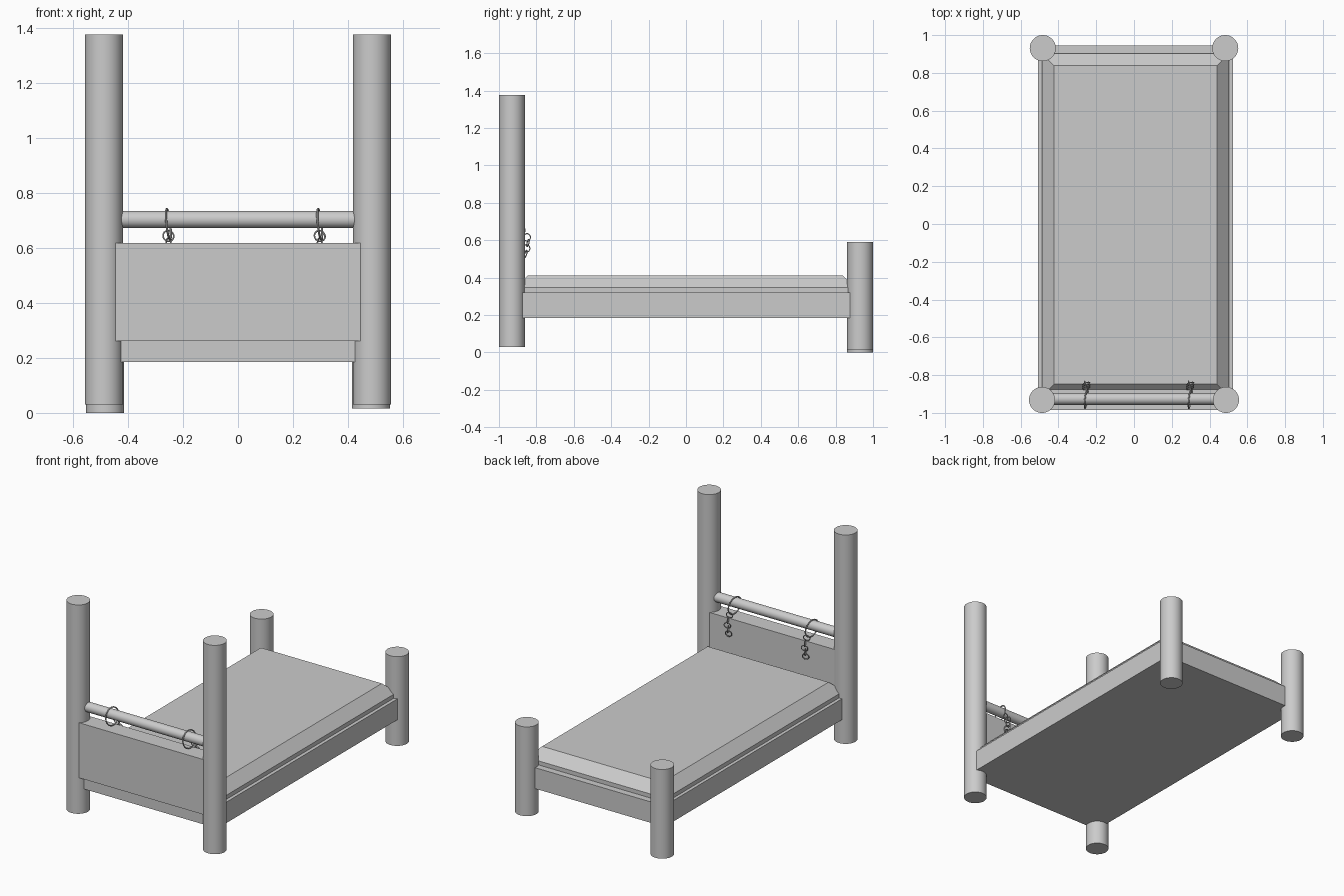
import bpy, math

if "Cube" in bpy.data.objects:
    bpy.data.objects.remove(bpy.data.objects["Cube"])


def shade(o):
    bpy.ops.object.shade_smooth_by_angle(angle=math.radians(40))
    return o


def box(name, lo, hi):
    bpy.ops.mesh.primitive_cube_add(size=1, location=[(a + b) / 2 for a, b in zip(lo, hi)])
    o = bpy.context.object
    o.name = name
    o.scale = [b - a for a, b in zip(lo, hi)]
    bpy.ops.object.transform_apply(location=False, rotation=False, scale=True)
    return o


def post(name, x, y, z0, z1, r=0.069):
    bpy.ops.mesh.primitive_cylinder_add(vertices=40, radius=r, depth=z1 - z0,
                                        location=(x, y, (z0 + z1) / 2))
    bpy.context.object.name = name
    return shade(bpy.context.object)


def ring(name, loc, R, r, rot):
    bpy.ops.mesh.primitive_torus_add(major_radius=R, minor_radius=r, major_segments=24,
                                     minor_segments=8, location=loc, rotation=rot)
    bpy.context.object.name = name
    return shade(bpy.context.object)


# Tall head posts and short, slightly uneven foot posts
for side, s, drop in (("left", -1, 0.0), ("right", 1, 0.016)):
    post(f"head_post_{side}", s * 0.487, -0.931, 0.03, 1.376)
    post(f"foot_post_{side}", s * 0.483, 0.931, drop, 0.575 + drop)

# Bed frame slab and headboard
box("bed_frame", (-0.508, -0.96, 0.185), (0.525, 0.945, 0.32))
box("headboard", (-0.48, -0.985, 0.262), (0.48, -0.875, 0.617))

# Mattress with sloped top border
mattress = box("mattress", (-0.487, -0.912, 0.30), (0.503, 0.902, 0.41))
top = [e for e in mattress.data.edges
       if all(mattress.data.vertices[v].co.z > 0 for v in e.vertices)]
weights = mattress.data.attributes.new("bevel_weight_edge", 'FLOAT', 'EDGE')
for e in top:
    weights.data[e.index].value = 1.0
bevel = mattress.modifiers.new("sloped_border", 'BEVEL')
bevel.limit_method = 'WEIGHT'
bevel.width = 0.064
bevel.segments = 1

# Cross rod between the head posts
rod = post("cross_rod", 0, -0.926, -0.47, 0.47, 0.031)
rod.rotation_euler = (0, math.pi / 2, 0)
rod.location.z = 0.703

# Chains hanging from the rod: one large ring and a run of small links
links = [(-0.868, 0.643), (-0.850, 0.615), (-0.845, 0.585), (-0.853, 0.556), (-0.857, 0.527)]
for side, x in (("left", -0.253), ("right", 0.297)):
    ring(f"chain_ring_{side}", (x, -0.920, 0.685), 0.056, 0.004,
         (0, math.radians(84), math.radians(-7)))
    for i, (y, z) in enumerate(links):
        rot = (math.radians(75), 0, math.radians(15)) if i % 2 == 0 else (0, math.pi / 2, math.radians(25))
        ring(f"chain_link_{side}_{i + 1}", (x, y, z), 0.02, 0.003, rot)
